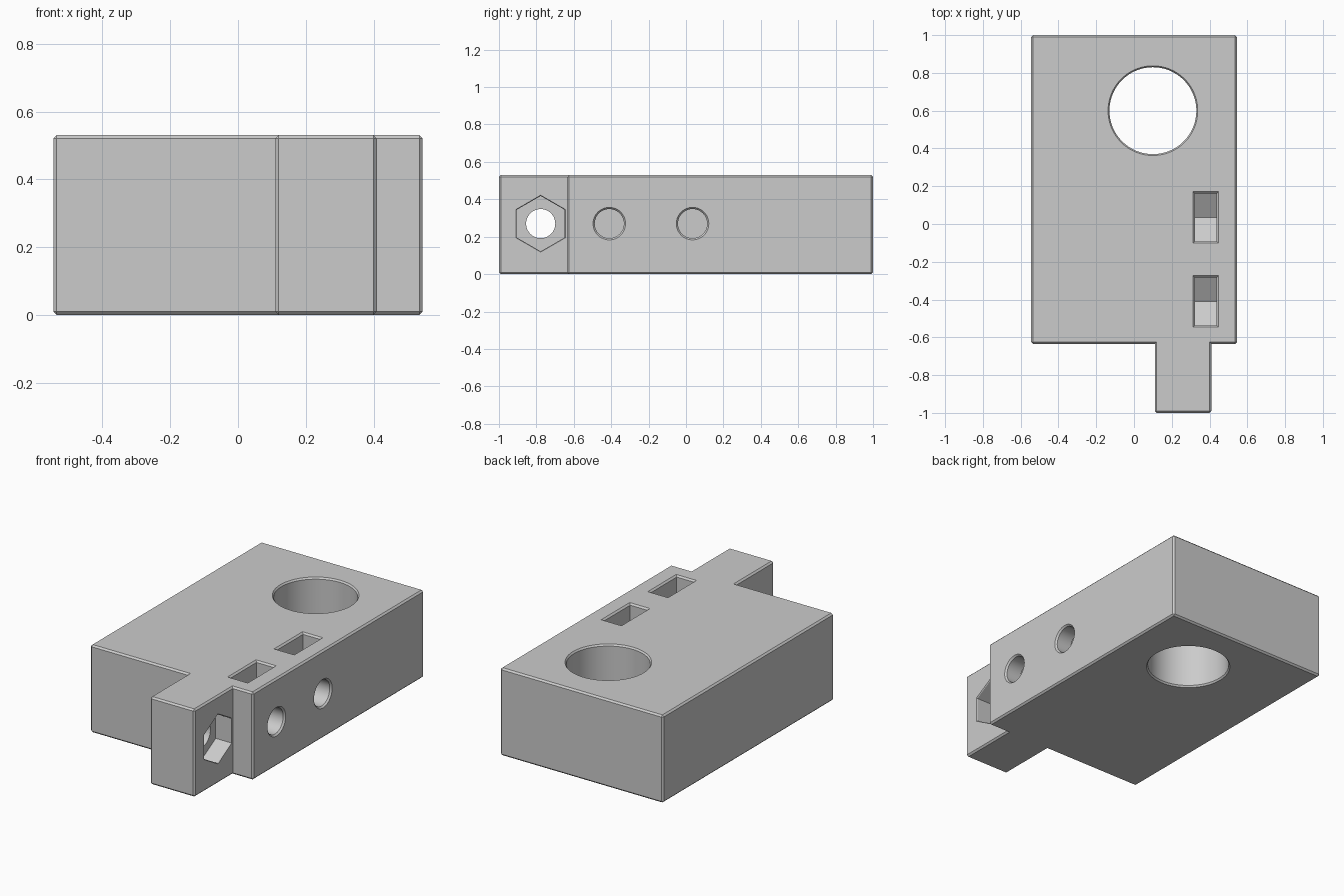
import bpy, bmesh, math
from mathutils import Vector

if "Cube" in bpy.data.objects:
    bpy.data.objects.remove(bpy.data.objects["Cube"], do_unlink=True)

HEIGHT, CHAMFER, MID_Z = 0.53, 0.01, 0.27

grey = bpy.data.materials.new("light grey")
grey.use_nodes = True
grey.diffuse_color = (0.6, 0.6, 0.6, 1)
grey.node_tree.nodes["Principled BSDF"].inputs["Base Color"].default_value = (0.6, 0.6, 0.6, 1)


def loft(name, rings):
    """Closed solid through rings that have equal numbers of points."""
    bm = bmesh.new()
    rows = [[bm.verts.new(p) for p in ring] for ring in rings]
    n = len(rows[0])
    for a, b in zip(rows, rows[1:]):
        for i in range(n):
            j = (i + 1) % n
            bm.faces.new((a[i], a[j], b[j], b[i]))
    for cap in (rows[0], rows[-1]):
        made = bm.faces.new(cap)
        bmesh.ops.triangulate(bm, faces=[made]) if "slot" in name else None
    bmesh.ops.recalc_face_normals(bm, faces=bm.faces)
    mesh = bpy.data.meshes.new(name)
    bm.to_mesh(mesh)
    bm.free()
    mesh.materials.append(grey)
    obj = bpy.data.objects.new(name, mesh)
    bpy.context.collection.objects.link(obj)
    return obj


def bore(name, axis, centre, steps, sides=64):
    """Round or polygonal cutter; steps are (position on axis, radius)."""
    rings = []
    for pos, r in steps:
        ring = []
        for i in range(sides):
            t = 2 * math.pi * i / sides
            u, v = centre[0] + r * math.sin(t), centre[1] + r * math.cos(t)
            ring.append((pos, u, v) if axis == "X" else (u, v, pos))
        rings.append(ring)
    return loft(name, rings)


def nut_slot(name, cx, cy):
    """Slot from the top, with a V-shaped floor and a flared rim."""
    def ring(hx, hy, z_side, z_mid):
        return [(cx - hx, cy - hy, z_side), (cx + hx, cy - hy, z_side),
                (cx + hx, cy, z_mid), (cx + hx, cy + hy, z_side),
                (cx - hx, cy + hy, z_side), (cx - hx, cy, z_mid)]
    top, c = HEIGHT, CHAMFER
    # the floor is two flat quads meeting at the middle line
    bm_rings = [ring(0.068 + c, 0.136 + c, top + c, top + c),
                ring(0.058, 0.127, top - c, top - c),
                ring(0.058, 0.127, 0.19, 0.115)]
    return loft(name, bm_rings)


# Body: stepped outline with a narrow tab at the front
outline = [(-0.545, -0.635), (0.11, -0.635), (0.11, -1), (0.41, -1),
           (0.41, -0.635), (0.545, -0.635), (0.545, 1), (-0.545, 1)]
body = loft("mount_block", [[(x, y, z) for x, y in outline] for z in (0, HEIGHT)])

# Chamfer every outward edge
bm = bmesh.new()
bm.from_mesh(body.data)
outer = [e for e in bm.edges if e.is_convex]
bmesh.ops.bevel(bm, geom=outer, offset=CHAMFER, segments=1, affect="EDGES")
bm.to_mesh(body.data)
bm.free()

# Cutters: rod hole, bolt holes, nut slots, and the tab hole with hex pocket
c = CHAMFER
cutters = [bore("rod_hole", "Z", (0.1, 0.6),
                [(-c, 0.235 + c), (c, 0.23), (HEIGHT - c, 0.23), (HEIGHT + c, 0.235 + c)], 96)]
for i, y in enumerate((-0.41, 0.035)):
    cutters.append(bore(f"bolt_hole_{i}", "X", (y, MID_Z),
                        [(0.0, 0.078), (0.545 - c, 0.078), (0.545 + c, 0.096)], 48))
    cutters.append(nut_slot(f"nut_slot_{i}", 0.38, y))
cutters.append(bore("tab_hole", "X", (-0.777, MID_Z), [(0.0, 0.078), (0.45, 0.078)], 48))
cutters.append(bore("hex_pocket", "X", (-0.777, MID_Z),
                    [(0.305, 0.148), (0.41 - c / 2, 0.148), (0.41 + c / 2, 0.156)], 6))

bpy.context.view_layer.objects.active = body
for cutter in cutters:
    cutter.hide_render = True
    mod = body.modifiers.new(cutter.name, "BOOLEAN")
    mod.operation, mod.solver, mod.object = "DIFFERENCE", "EXACT", cutter
    bpy.ops.object.modifier_apply(modifier=mod.name)
    bpy.data.objects.remove(cutter, do_unlink=True)

# Smooth bores, sharp edges
bpy.ops.object.select_all(action="DESELECT")
body.select_set(True)
bpy.ops.object.shade_smooth_by_angle(angle=math.radians(25))
